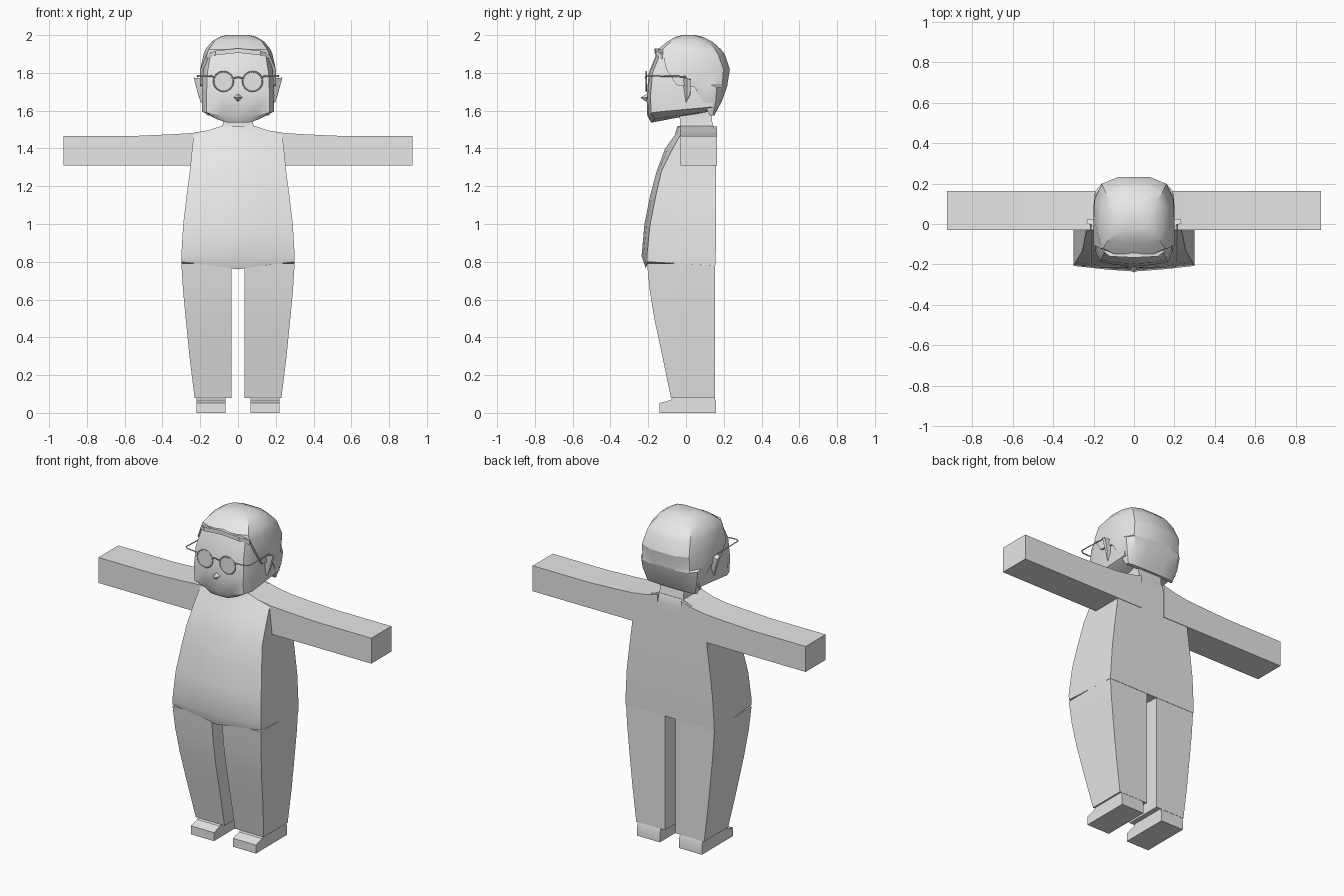
import bpy, bmesh, math
from mathutils import Vector

if "Cube" in bpy.data.objects:
    bpy.data.objects.remove(bpy.data.objects["Cube"])

grey = bpy.data.materials.new("plain_grey")
grey.diffuse_color = (0.8, 0.8, 0.8, 1)
grey.use_nodes = True
grey.node_tree.nodes["Principled BSDF"].inputs["Base Color"].default_value = grey.diffuse_color


def finish(name, bm, angle=30):
    """Turn a bmesh into a named, shaded object."""
    bmesh.ops.remove_doubles(bm, verts=bm.verts, dist=1e-5)
    bmesh.ops.recalc_face_normals(bm, faces=bm.faces)
    me = bpy.data.meshes.new(name)
    bm.to_mesh(me)
    bm.free()
    me.materials.append(grey)
    ob = bpy.data.objects.new(name, me)
    bpy.context.collection.objects.link(ob)
    bpy.ops.object.select_all(action='DESELECT')
    ob.select_set(True)
    bpy.context.view_layer.objects.active = ob
    bpy.ops.object.shade_smooth_by_angle(angle=math.radians(angle))
    return ob


def loft(name, rings, angle=30):
    """Skin a list of equal-length point rings and cap both ends."""
    bm = bmesh.new()
    vs = [[bm.verts.new(p) for p in r] for r in rings]
    n = len(vs[0])
    for a, b in zip(vs, vs[1:]):
        for i in range(n):
            j = (i + 1) % n
            bm.faces.new((a[i], a[j], b[j], b[i]))
    bm.faces.new(vs[0])
    bm.faces.new(vs[-1])
    return finish(name, bm, angle)


def box_ring(x0, x1, y0, y1, z):
    return [(x0, y0, z), (x1, y0, z), (x1, y1, z), (x0, y1, z)]


def tube(name, pts, r, closed=False):
    """Thin square-section wire along a path."""
    cu = bpy.data.curves.new(name, 'CURVE')
    cu.dimensions = '3D'
    cu.bevel_depth = r
    cu.bevel_resolution = 0
    sp = cu.splines.new('POLY')
    sp.points.add(len(pts) - 1)
    for p, c in zip(sp.points, pts):
        p.co = (*c, 1)
    sp.use_cyclic_u = closed
    cu.materials.append(grey)
    ob = bpy.data.objects.new(name, cu)
    bpy.context.collection.objects.link(ob)


# torso: height, half width, front at sides, front at centre, back
torso = [(0.78, 0.30, -0.205, -0.212, 0.155), (0.83, 0.30, -0.207, -0.235, 0.157),
         (1.00, 0.29, -0.19, -0.22, 0.16), (1.15, 0.272, -0.16, -0.19, 0.16),
         (1.28, 0.255, -0.13, -0.155, 0.16), (1.40, 0.243, -0.07, -0.11, 0.16),
         (1.47, 0.235, -0.03, -0.06, 0.16), (1.52, 0.085, -0.03, -0.045, 0.145)]
rings = []
for i, (z, w, fs, fc, b) in enumerate(torso):
    fm = fs + (fc - fs) * 0.65
    dz = (0.02, 0, -0.02) if i == 0 else (0, 0, 0)   # hem dips to the middle
    rings.append([(-w, b, z), (-w, fs, z + dz[0]), (-w * 0.45, fm, z + dz[1]),
                  (0, fc, z + dz[2]), (w * 0.45, fm, z + dz[1]),
                  (w, fs, z + dz[0]), (w, b, z)])
loft("torso", rings, 35)

# neck
loft("neck", [box_ring(-0.09, 0.09, -0.04, 0.15, 1.49),
              box_ring(-0.08, 0.08, -0.03, 0.14, 1.53),
              box_ring(-0.085, 0.085, -0.04, 0.13, 1.62)])

for s, side in ((-1, "left"), (1, "right")):
    # leg: height, outer edge, front
    leg = [(0.08, 0.23, -0.08), (0.3, 0.257, -0.125), (0.5, 0.277, -0.168),
           (0.65, 0.291, -0.192), (0.79, 0.30, -0.206)]
    loft(side + "_leg", [box_ring(s * 0.035, s * w, f, 0.153, z) for z, w, f in leg])

    # shoe: side profile pushed across x
    prof = [(-0.14, 0), (-0.14, 0.052), (-0.08, 0.068), (-0.07, 0.085),
            (0.15, 0.085), (0.16, 0.055), (0.16, 0)]
    loft(side + "_shoe", [[(s * x, y, z) for y, z in prof] for x in (0.065, 0.22)])

    # arm: x position, top height
    arm = [(0.08, 1.515), (0.16, 1.495), (0.25, 1.481), (0.37, 1.474),
           (0.55, 1.466), (0.925, 1.466)]
    loft(side + "_arm", [[(s * x, -0.03, 1.31), (s * x, 0.163, 1.31),
                          (s * x, 0.163, z), (s * x, -0.03, z)] for x, z in arm])

    # ear: flared wedge
    loft(side + "_ear", [
        [(s * 0.19, -0.02, 1.77), (s * 0.19, 0.025, 1.77),
         (s * 0.19, 0.025, 1.69), (s * 0.19, 0.0, 1.64)],
        [(s * 0.235, 0.005, 1.775), (s * 0.23, 0.025, 1.76),
         (s * 0.212, 0.022, 1.69), (s * 0.20, 0.005, 1.65)]])

    # round lens with rim, and the glasses temple
    circ = [(s * 0.077 + 0.052 * math.cos(t * math.tau / 16),
             1.755 + 0.052 * math.sin(t * math.tau / 16)) for t in range(16)]
    loft(side + "_lens", [[(x, y, z) for x, z in circ] for y in (-0.212, -0.209)])
    tube(side + "_lens_rim", [(x, -0.211, z) for x, z in circ], 0.004, True)
    tube(side + "_glasses_temple", [(s * 0.122, -0.211, 1.78), (s * 0.195, -0.211, 1.785),
                                    (s * 0.215, -0.195, 1.785), (s * 0.213, 0.0, 1.78)], 0.004)

tube("glasses_bridge", [(-0.027, -0.211, 1.77), (0, -0.215, 1.778), (0.027, -0.211, 1.77)], 0.004)

# face: height, half width, front, back, rise of the jaw towards the back
face = [(1.537, 0.13, -0.18, 0.13, 0.06), (1.575, 0.19, -0.20, 0.14, 0.045),
        (1.68, 0.192, -0.203, 0.14, 0), (1.80, 0.186, -0.192, 0.12, 0),
        (1.91, 0.165, -0.148, 0.10, 0)]
rings = []
for z, w, f, b, up in face:
    half = [(0.45 * w, f, z), (0.87 * w, f + 0.015, z + up * 0.3),
            (w, f + 0.07, z + up * 0.45), (w * 0.97, b, z + up)]
    rings.append([(0, f - 0.005, z)] + half + [(-x, y, h) for x, y, h in reversed(half)])
loft("face", rings, 35)

# nose: small pointed diamond
tip = (0, -0.242, 1.668)
base = [(0, -0.19, 1.70), (0.03, -0.195, 1.672), (0, -0.20, 1.642), (-0.03, -0.195, 1.672)]
bm = bmesh.new()
t, bv = bm.verts.new(tip), [bm.verts.new(p) for p in base]
for i in range(4):
    bm.faces.new((t, bv[i], bv[(i + 1) % 4]))
bm.faces.new(bv)
finish("nose", bm)

# hair: height, half width, front edge, back
hair = [(1.575, 0.165, 0.125, 0.15), (1.65, 0.188, 0.09, 0.19), (1.725, 0.199, 0.045, 0.217),
        (1.735, 0.20, -0.05, 0.219), (1.82, 0.20, -0.105, 0.232), (1.90, 0.182, -0.158, 0.205),
        (1.925, 0.172, -0.155, 0.185), (1.965, 0.14, -0.105, 0.14), (1.99, 0.10, -0.06, 0.09),
        (2.00, 0.06, -0.02, 0.05)]
rings = []
for z, w, f, b in hair:
    d = b - f
    inset = 0.1 if z > 1.89 else 0.0     # round the fringe only above the brow
    half = [(0.55 * w, f + 0.02 * d * (inset > 0), z), (w * (1 - inset), f + d * inset, z),
            (w, f + 0.35 * d, z), (0.97 * w, f + 0.68 * d, z),
            (0.8 * w, f + 0.9 * d, z), (0.4 * w, b, z)]
    rings.append(half + [(-x, y, h) for x, y, h in reversed(half)])
loft("hair", rings, 25)

# fringe lip above the brow
arc = [(-0.165, -0.125, 1.885), (-0.12, -0.16, 1.905), (0, -0.166, 1.918),
       (0.12, -0.16, 1.905), (0.165, -0.125, 1.885)]
bm = bmesh.new()
rows = [[bm.verts.new(Vector(p) + Vector(o)) for p in arc]
        for o in ((0, 0, 0.012), (0, 0, -0.012), (0, 0.03, -0.012), (0, 0.03, 0.012))]
for k in range(4):
    a, b = rows[k], rows[(k + 1) % 4]
    for i in range(4):
        bm.faces.new((a[i], a[i + 1], b[i + 1], b[i]))
for i in (0, -1):
    bm.faces.new([r[i] for r in rows])
finish("fringe_lip", bm)
